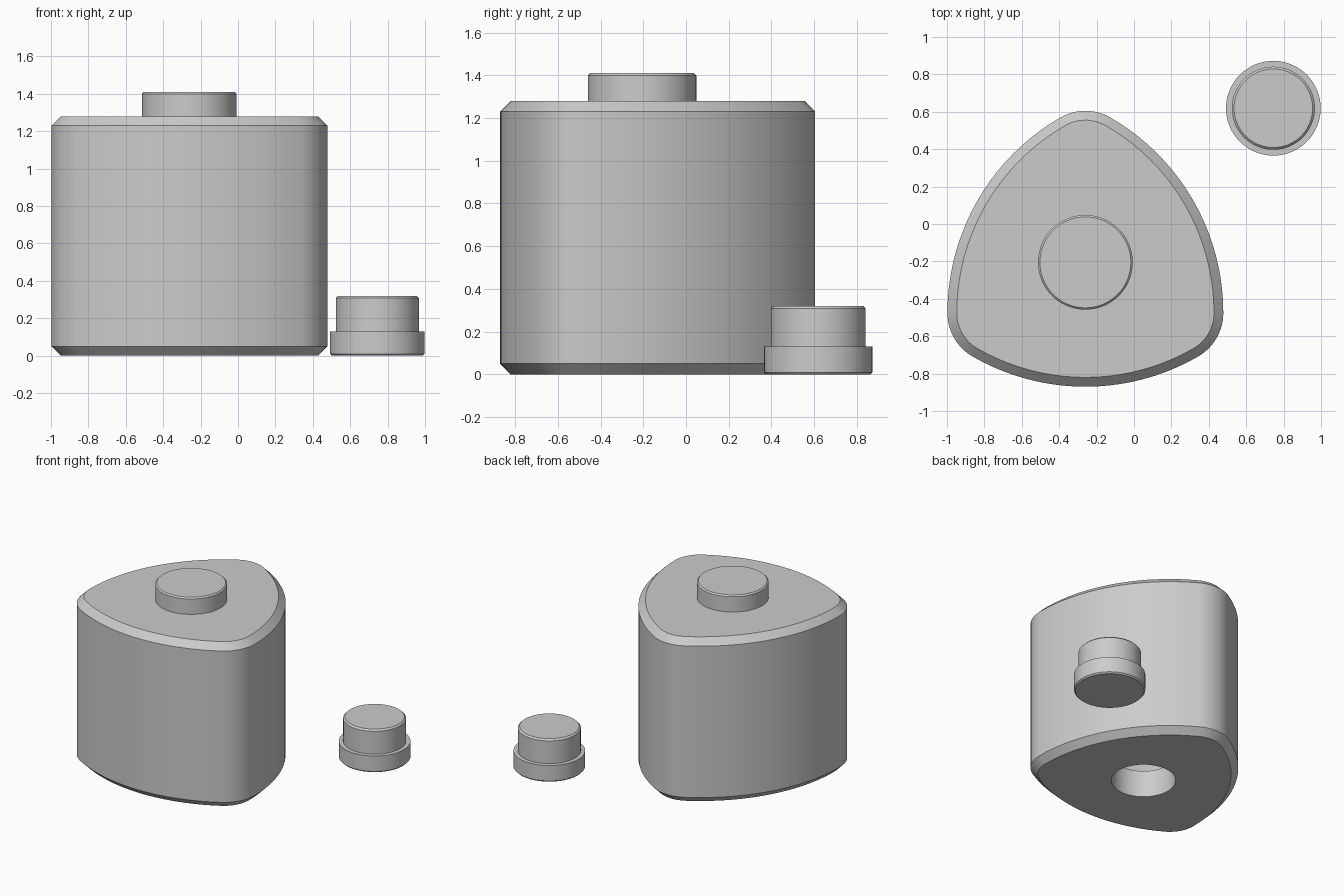
import bpy
import bmesh
from math import cos, sin, pi, radians, sqrt

cube = bpy.data.objects.get("Cube")
if cube:
    bpy.data.objects.remove(cube, do_unlink=True)

STEPS = 120
BODY_AT = (-0.26, -0.205)
SIDE, CORNER = 0.937, 0.269      # rounded constant-width triangle

grey = bpy.data.materials.new("light grey")
grey.use_nodes = True
grey.diffuse_color = (0.6, 0.6, 0.6, 1)
grey.node_tree.nodes["Principled BSDF"].inputs["Base Color"].default_value = (0.6, 0.6, 0.6, 1)


def circle(radius, z):
    return [(radius * cos(2 * pi * i / STEPS), radius * sin(2 * pi * i / STEPS), z)
            for i in range(STEPS)]


def bulged_triangle(inset, z):
    """Outline with six tangent arcs, three broad sides and three tight corners."""
    points = []
    for i in range(STEPS):
        turn = 2 * pi * i / STEPS
        sector = i * 6 // STEPS
        middle = radians(sector * 60 + 30)
        radius = CORNER - inset
        if sector % 2 == 0:
            middle += pi
            radius += SIDE
        reach = SIDE / sqrt(3)
        points.append((reach * cos(middle) + radius * cos(turn),
                       reach * sin(middle) + radius * sin(turn), z))
    return points


def loft(name, rings, location):
    """Skin a stack of rings and cap both ends."""
    bm = bmesh.new()
    loops = [[bm.verts.new(p) for p in ring] for ring in rings]
    for low, high in zip(loops, loops[1:]):
        for i in range(STEPS):
            j = (i + 1) % STEPS
            bm.faces.new((low[i], low[j], high[j], high[i]))
    bm.faces.new(loops[0])
    bm.faces.new(loops[-1])
    bmesh.ops.recalc_face_normals(bm, faces=bm.faces)
    mesh = bpy.data.meshes.new(name)
    bm.to_mesh(mesh)
    bm.free()
    mesh.materials.append(grey)
    obj = bpy.data.objects.new(name, mesh)
    obj.location = location
    bpy.context.collection.objects.link(obj)
    bpy.ops.object.select_all(action='DESELECT')
    obj.select_set(True)
    bpy.context.view_layer.objects.active = obj
    bpy.ops.object.shade_smooth_by_angle(angle=radians(30))
    return obj


# Hollow body: cavity, hole in the base, then the chamfered outside
loft("body", [
    bulged_triangle(0.2, 1.08), bulged_triangle(0.2, 0.21),
    circle(0.228, 0.21), circle(0.228, 0),
    bulged_triangle(0.05, 0), bulged_triangle(0, 0.05),
    bulged_triangle(0, 1.23), bulged_triangle(0.05, 1.28),
], (*BODY_AT, 0))

# Stepped plug: radius and height from its head to its tip
plug = [(0.243, 0), (0.253, 0.01), (0.253, 0.13),
        (0.222, 0.13), (0.222, 0.308), (0.21, 0.32)]

# One plug lies beside the body, the other sits upside down in its top
loft("loose_plug", [circle(r, z) for r, z in plug], (0.745, 0.619, 0))
loft("top_plug", [circle(r, -z) for r, z in plug], (*BODY_AT, 1.41))
